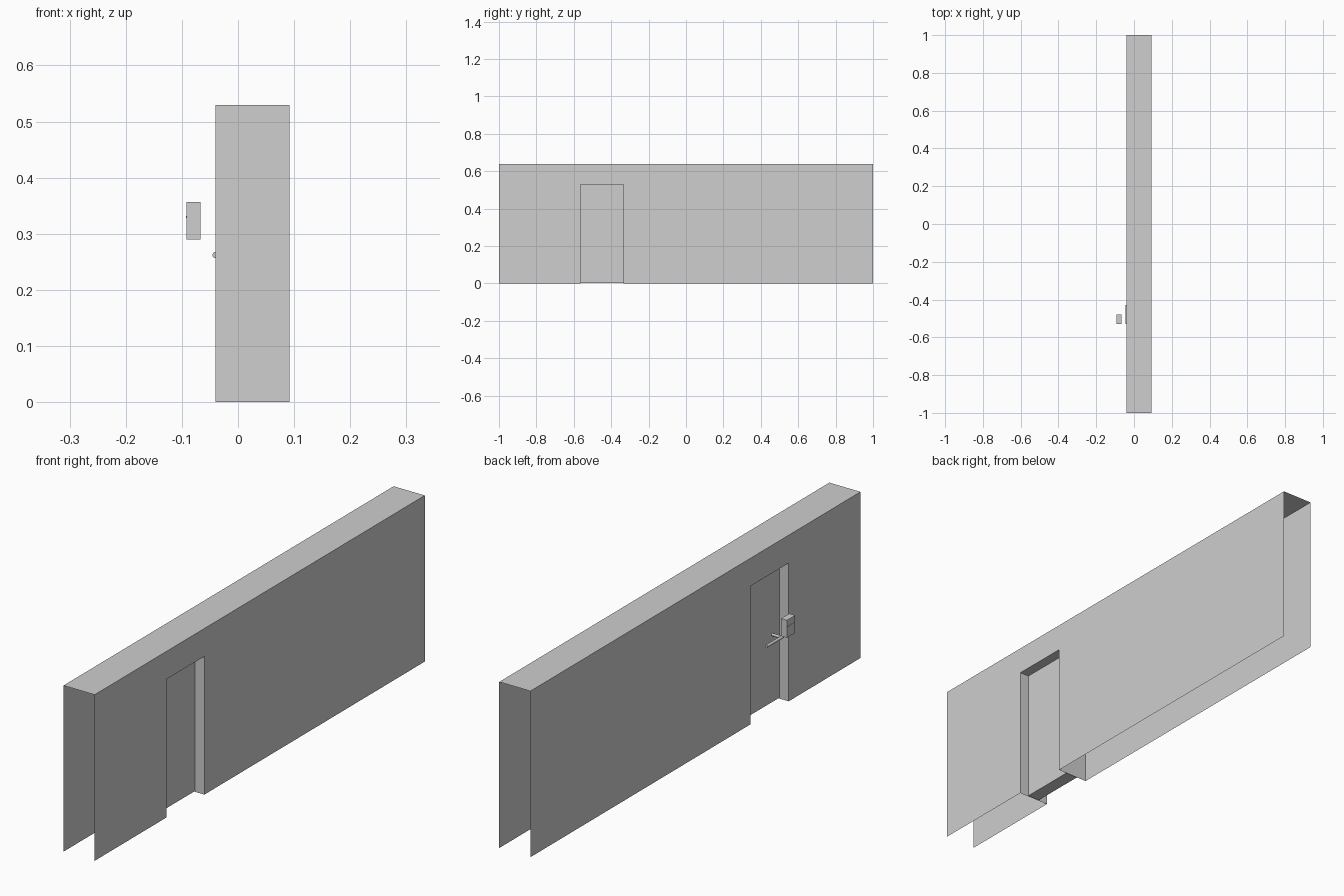
import bpy, bmesh, math

if "Cube" in bpy.data.objects:
    bpy.data.objects.remove(bpy.data.objects["Cube"])

# One flat grey for everything
grey = bpy.data.materials.new("plaster_grey")
grey.diffuse_color = (0.62, 0.62, 0.62, 1)
grey.use_nodes = True
grey.node_tree.nodes["Principled BSDF"].inputs["Base Color"].default_value = grey.diffuse_color

X0, X1, H = -0.04, 0.092, 0.637           # wall faces and height
D0, D1, DH = -0.565, -0.335, 0.53         # door opening


def finish(name, bm):
    me = bpy.data.meshes.new(name)
    bm.to_mesh(me)
    bm.free()
    me.materials.append(grey)
    ob = bpy.data.objects.new(name, me)
    bpy.context.collection.objects.link(ob)
    return ob


def box(name, lo, hi):
    bm = bmesh.new()
    bmesh.ops.create_cube(bm, size=1)
    for v in bm.verts:
        v.co = [lo[i] + (v.co[i] + 0.5) * (hi[i] - lo[i]) for i in range(3)]
    return finish(name, bm)


def rod(name, centre, length, radius, axis):
    rot = (0, math.pi / 2, 0) if axis == 'x' else (math.pi / 2, 0, 0)
    bpy.ops.mesh.primitive_cylinder_add(vertices=16, radius=radius, depth=length,
                                        location=centre, rotation=rot)
    ob = bpy.context.object
    ob.name = name
    ob.data.materials.append(grey)
    bpy.ops.object.shade_smooth_by_angle(angle=math.radians(40))


# Wall: hollow shell, open at the ends and underneath
bm = bmesh.new()


def quad(pts):
    bm.faces.new([bm.verts.new(p) for p in pts])


for x, s in ((X0, -1), (X1, 1)):
    outline = [(-1, 0), (D0, 0), (D0, DH), (D1, DH), (D1, 0), (1, 0), (1, H), (-1, H)]
    quad([(x, y, z) for y, z in outline[::s]])
# Top, door jambs and lintel span the wall thickness
for (ya, za), (yb, zb) in (((-1, H), (1, H)), ((D0, DH), (D0, 0)),
                           ((D1, DH), (D0, DH)), ((D1, 0), (D1, DH))):
    quad([(X0, ya, za), (X1, ya, za), (X1, yb, zb), (X0, yb, zb)])
bmesh.ops.remove_doubles(bm, verts=bm.verts, dist=1e-5)
finish("wall", bm)

# Door leaf, set back from both wall faces
box("door", (0.0, D0, 0.003), (0.052, D1, DH))

# Lever handle: spindle and grip
rod("handle_spindle", (-0.02, -0.522, 0.262), 0.042, 0.005, 'x')
rod("handle_grip", (-0.040, -0.48, 0.262), 0.10, 0.0055, 'y')

# Entry reader box standing off the wall, with a thin slot plate
box("reader_box", (-0.092, -0.53, 0.29), (-0.067, -0.48, 0.357))
box("reader_slot", (-0.093, -0.524, 0.328), (-0.092, -0.488, 0.332))
